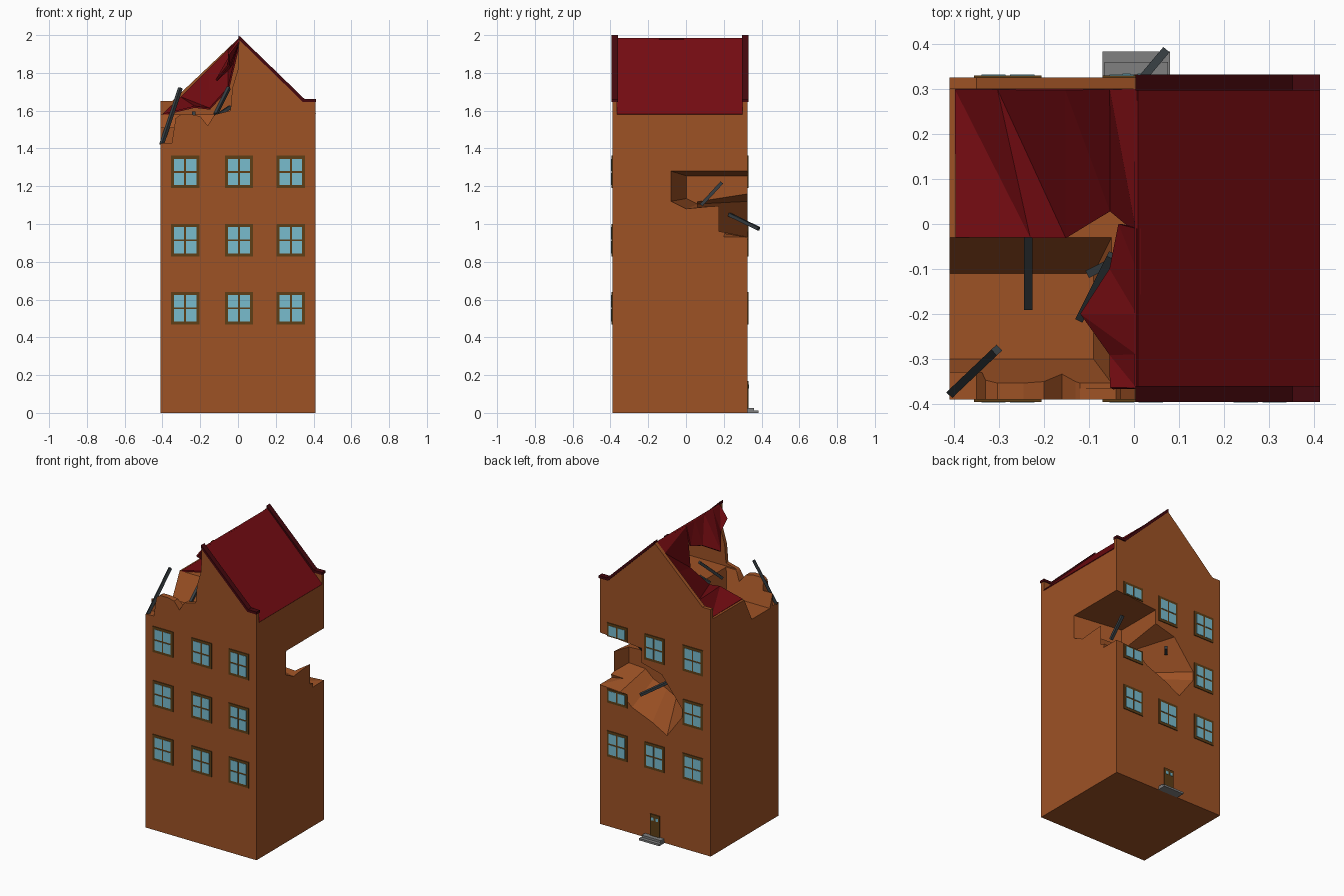
import bpy, bmesh, math
from mathutils import Vector

if "Cube" in bpy.data.objects:
    bpy.data.objects.remove(bpy.data.objects["Cube"])


def mat(name, r, g, b):
    lin = [((c / 255 + 0.055) / 1.055) ** 2.4 if c > 10 else c / 255 / 12.92 for c in (r, g, b)]
    m = bpy.data.materials.new(name)
    m.diffuse_color = (*lin, 1)
    m.use_nodes = True
    m.node_tree.nodes["Principled BSDF"].inputs["Base Color"].default_value = m.diffuse_color
    return m


BRICK = mat("brick orange", 158, 82, 37)
ROOF = mat("roof red", 118, 12, 18)
TRIM = mat("trim dark red", 68, 7, 13)
FRAME = mat("frame brown", 94, 62, 22)
GLASS = mat("glass blue", 120, 188, 206)
BEAM = mat("beam slate", 56, 63, 67)
STONE = mat("stone grey", 128, 128, 128)


def finish(name, bm, *mats, recalc=True):
    if recalc:
        bmesh.ops.recalc_face_normals(bm, faces=bm.faces)
    me = bpy.data.meshes.new(name)
    bm.to_mesh(me)
    bm.free()
    ob = bpy.data.objects.new(name, me)
    bpy.context.collection.objects.link(ob)
    for m in mats:
        me.materials.append(m)
    return ob


def add_box(bm, lo, hi, idx=0):
    v = [bm.verts.new((x, y, z)) for x in (lo[0], hi[0]) for y in (lo[1], hi[1]) for z in (lo[2], hi[2])]
    for f in ((0, 1, 3, 2), (4, 6, 7, 5), (0, 4, 5, 1), (2, 3, 7, 6), (0, 2, 6, 4), (1, 5, 7, 3)):
        bm.faces.new([v[i] for i in f]).material_index = idx


def loft(name, pts, axis, a, b, material=None, scale=1.0, centre=(0, 0)):
    """Extrude a 2D profile along x or y, shrinking it to scale at end b."""
    bm = bmesh.new()
    rings = []
    for t, s in ((a, 1.0), (b, scale)):
        ring = []
        for p, z in pts:
            p, z = centre[0] + (p - centre[0]) * s, centre[1] + (z - centre[1]) * s
            ring.append(bm.verts.new((t, p, z) if axis == 'X' else (p, t, z)))
        rings.append(ring)
    n = len(pts)
    for r in rings:
        bm.faces.new(r)
    for i in range(n):
        j = (i + 1) % n
        bm.faces.new((rings[0][i], rings[0][j], rings[1][j], rings[1][i]))
    return finish(name, bm, *([material] if material else []))


def cut(ob, cutter):
    cutter.hide_render = True
    m = ob.modifiers.new("cut", 'BOOLEAN')
    m.operation, m.solver, m.object = 'DIFFERENCE', 'EXACT', cutter
    bpy.context.view_layer.objects.active = ob
    bpy.ops.object.modifier_apply(modifier=m.name)
    bpy.data.objects.remove(cutter)


def sheet(name, rows, material):
    """Thin sheet spanning two rows of points."""
    bm = bmesh.new()
    a, b = [[bm.verts.new(p) for p in r] for r in rows]
    for i in range(len(a) - 1):
        bm.faces.new((a[i], a[i + 1], b[i + 1]))
        bm.faces.new((a[i], b[i + 1], b[i]))
    ob = finish(name, bm, material)
    s = ob.modifiers.new("thickness", 'SOLIDIFY')
    s.thickness, s.offset = 0.01, 0
    return ob


def beam(name, a, b, w=0.018):
    a, b = Vector(a), Vector(b)
    d = b - a
    bm = bmesh.new()
    bmesh.ops.create_cube(bm, size=1)
    bmesh.ops.scale(bm, vec=(w, w, d.length), verts=bm.verts)
    ob = finish(name, bm, BEAM)
    ob.location = (a + b) / 2
    ob.rotation_euler = d.to_track_quat('Z', 'Y').to_euler()


# Main block
bm = bmesh.new()
add_box(bm, (-0.41, -0.39, 0), (0.41, 0.325, 1.58))
house = finish("house_walls", bm, BRICK)

# Attic pit with sloping sides
bm = bmesh.new()
top = [bm.verts.new((x, y, 1.66)) for x, y in ((-0.45, -0.38), (-0.03, -0.38), (-0.03, 0.01), (-0.45, 0.01))]
bot = [bm.verts.new((x, y, 1.42)) for x, y in ((-0.45, -0.3), (-0.09, -0.3), (-0.09, -0.11), (-0.45, -0.11))]
bm.faces.new(top)
bm.faces.new(bot)
for i in range(4):
    j = (i + 1) % 4
    bm.faces.new((top[i], top[j], bot[j], bot[i]))
cut(house, finish("pit_cutter", bm))

# Jagged top of the front wall
cut(house, loft("front_cutter", [(-0.45, 1.425), (-0.35, 1.43), (-0.33, 1.56), (-0.29, 1.59), (-0.2, 1.57),
                                 (-0.16, 1.52), (-0.13, 1.57), (-0.1, 1.6), (-0.1, 1.7), (-0.45, 1.7)],
                'Y', -0.45, -0.33))

# Breach through the back right corner
cut(house, loft("side_cutter", [(0.45, 1.28), (-0.08, 1.28), (-0.08, 1.12), (0.0, 1.08), (0.1, 1.09),
                                (0.25, 1.10), (0.2, 0.93), (0.45, 0.93)],
                'X', 0.415, 0.1, None, 0.75, (0.25, 1.18)))
cut(house, loft("back_cutter", [(0.45, 1.282), (0.28, 1.27), (0.1, 1.16), (-0.05, 1.12), (-0.2, 0.93),
                                (-0.2, 0.87), (-0.09, 0.72), (0.02, 0.78), (0.17, 0.84), (0.26, 0.92),
                                (0.45, 0.932)],
                'Y', 0.33, 0.06, None, 0.65, (0.25, 1.08)))

# Gable walls
loft("front_gable", [(-0.12, 1.58), (-0.04, 1.6), (-0.03, 1.72), (0.0, 1.82), (0.005, 1.985),
                     (0.35, 1.65), (0.41, 1.65), (0.41, 1.58)], 'Y', -0.39, -0.365, BRICK)
loft("back_gable", [(-0.41, 1.58), (-0.41, 1.65), (-0.35, 1.65), (0.005, 1.985),
                    (0.35, 1.65), (0.41, 1.65), (0.41, 1.58)], 'Y', 0.3, 0.325, BRICK)

# Dark caps on the right half of both gables
cap = [(0.003, 2.0), (0.003, 1.978), (0.345, 1.645), (0.413, 1.645), (0.413, 1.662), (0.352, 1.662)]
loft("front_gable_cap", cap, 'Y', -0.395, -0.36, TRIM)
loft("back_gable_cap", cap, 'Y', 0.297, 0.332, TRIM)

# Intact right slope
sheet("right_roof", [[(0.41, -0.365, 1.58), (0.41, 0.3, 1.58)], [(0.005, -0.365, 1.98), (0.005, 0.3, 1.98)]], ROOF)

# Sagging left slope
sheet("left_roof", [
    [(-0.395, 0.3, 1.58), (-0.3, 0.3, 1.67), (-0.15, 0.3, 1.82), (-0.05, 0.3, 1.92), (0.01, 0.3, 1.98)],
    [(-0.395, -0.03, 1.58), (-0.23, -0.03, 1.62), (-0.15, -0.03, 1.61), (-0.05, 0.03, 1.72), (0.01, -0.02, 1.97)],
], ROOF)

# Torn flap hanging from the ridge
sheet("torn_roof_flap", [
    [(0.01, y, 1.98) for y in (-0.365, -0.29, -0.2, -0.1, -0.01)],
    [(-0.05, -0.365, 1.9), (-0.05, -0.29, 1.84), (-0.115, -0.2, 1.76), (-0.05, -0.1, 1.82), (-0.03, 0, 1.85)],
], ROOF)


# Windows: frame plate with four panes; z limits clip the broken ones
def add_window(bm, cx, z0, wall, out, zmin=0, zmax=2):
    def plate(x0, x1, a, b, depth, idx):
        a, b = max(a, zmin), min(b, zmax)
        if b - a > 0.004:
            y0, y1 = sorted((wall, wall + out * depth))
            add_box(bm, (x0, y0, a), (x1, y1, b), idx)
    plate(cx - 0.075, cx + 0.075, z0, z0 + 0.172, 0.005, 0)
    for sx in (-1, 1):
        for k in (0, 1):
            px = cx + sx * 0.032
            pz = z0 + 0.086 + (k * 2 - 1) * 0.037
            plate(px - 0.027, px + 0.027, pz - 0.032, pz + 0.032, 0.007, 1)


front, back = bmesh.new(), bmesh.new()
broken = {(2, 1): (0, 0.92), (2, 2): (1.272, 2)}
for c, cx in enumerate((-0.28, 0.005, 0.28)):
    for r, z0 in enumerate((0.468, 0.828, 1.19)):
        add_window(front, cx, z0, -0.39, -1)
        if (c, r) != (1, 1):
            add_window(back, cx, z0, 0.325, 1, *broken.get((c, r), (0, 2)))
finish("front_windows", front, FRAME, GLASS)
finish("back_windows", back, FRAME, GLASS)

# Back door with small panes, and steps
bm = bmesh.new()
add_box(bm, (-0.035, 0.325, 0.02), (0.035, 0.332, 0.17))
for x in (-0.017, 0.017):
    add_box(bm, (x - 0.009, 0.325, 0.13), (x + 0.009, 0.334, 0.15), 1)
finish("back_door", bm, FRAME, GLASS)
bm = bmesh.new()
add_box(bm, (-0.07, 0.325, 0), (0.08, 0.383, 0.013))
add_box(bm, (-0.065, 0.325, 0.013), (0.075, 0.36, 0.027))
finish("door_steps", bm, STONE)

# Broken beams
beam("corner_beam", (-0.405, -0.375, 1.42), (-0.305, -0.28, 1.72))
beam("attic_beam_a", (-0.235, -0.02, 1.59), (-0.235, -0.185, 1.45))
beam("attic_beam_b", (-0.12, -0.21, 1.58), (-0.05, -0.07, 1.72))
beam("attic_beam_c", (-0.1, -0.11, 1.58), (-0.04, -0.08, 1.62))
beam("breach_beam_a", (-0.06, 0.23, 1.05), (0.07, 0.385, 0.975))
beam("breach_beam_b", (0.25, 0.08, 1.1), (0.25, 0.19, 1.22))
